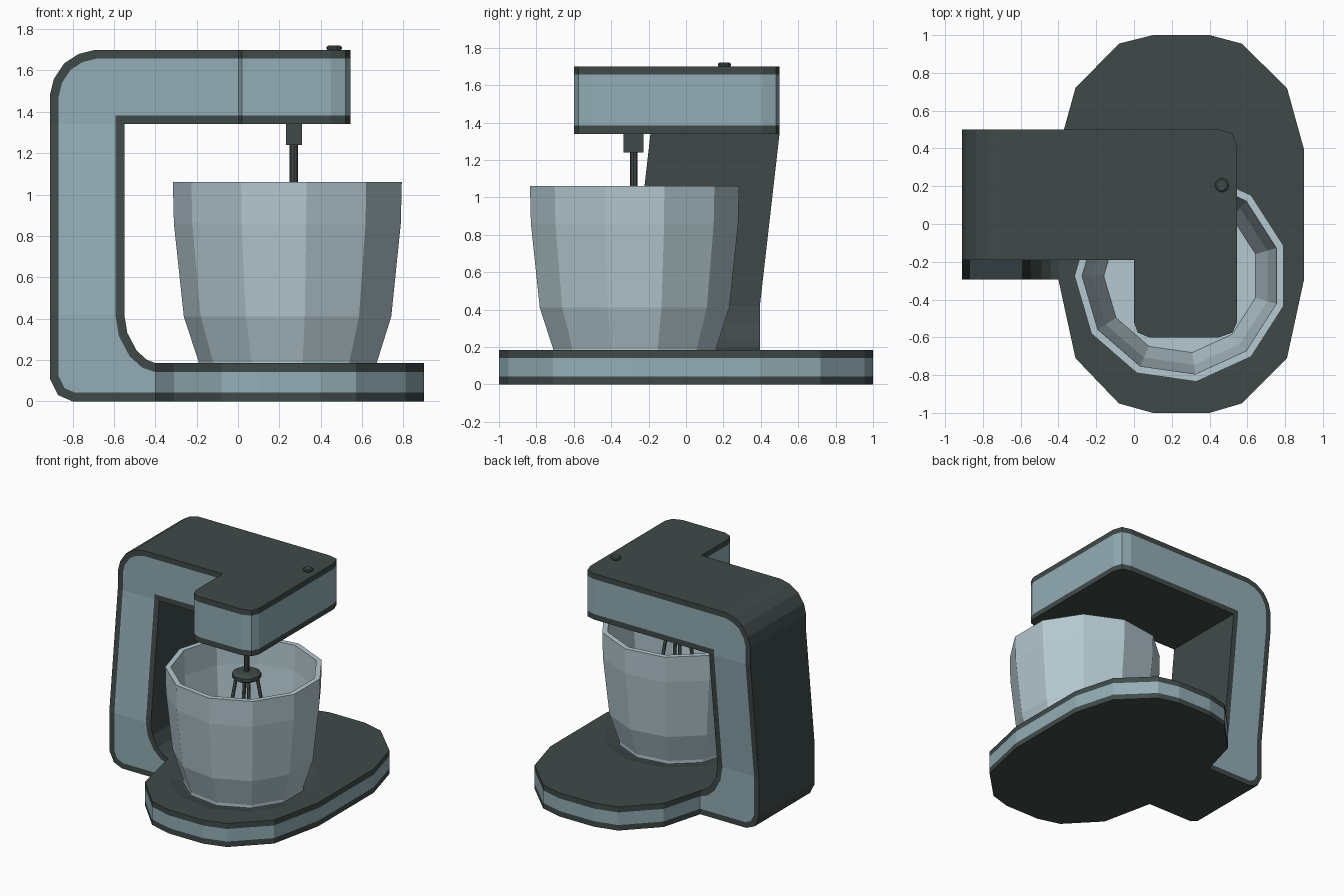
import bpy, bmesh, math
from mathutils import Vector

if "Cube" in bpy.data.objects:
    bpy.data.objects.remove(bpy.data.objects["Cube"])


def material(name, rgb):
    m = bpy.data.materials.new(name)
    m.diffuse_color = (*rgb, 1)
    m.use_nodes = True
    m.node_tree.nodes["Principled BSDF"].inputs["Base Color"].default_value = m.diffuse_color
    return m


DARK = material("charcoal", (0.050, 0.068, 0.066))
PANEL = material("blue grey", (0.29, 0.42, 0.46))
STEEL = material("pale steel", (0.46, 0.58, 0.63))
T = 0.043                       # width of the dark trim
BOWL = Vector((0.25, -0.275, 0))
SIDES = 11


def finish(bm, name, mats):
    bmesh.ops.recalc_face_normals(bm, faces=bm.faces)
    me = bpy.data.meshes.new(name)
    bm.to_mesh(me)
    bm.free()
    for m in mats:
        me.materials.append(m)
    ob = bpy.data.objects.new(name, me)
    bpy.context.collection.objects.link(ob)
    return ob


def ring(bm, r, z, n=SIDES, c=BOWL, start=math.pi):
    return [bm.verts.new((c.x + r * math.cos(start + i * math.tau / n),
                          c.y + r * math.sin(start + i * math.tau / n), z)) for i in range(n)]


def bridge(bm, a, b, mat=0, closed=True):
    n = len(a)
    for i in range(n if closed else n - 1):
        j = (i + 1) % n
        bm.faces.new((a[i], a[j], b[j], b[i])).material_index = mat


def lathe(name, profile, n, c, mat, cap_start=True, cap_end=True):
    bm = bmesh.new()
    rings = [ring(bm, r, z, n, c) for r, z in profile]
    for a, b in zip(rings, rings[1:]):
        bridge(bm, a, b)
    if cap_start:
        bm.faces.new(rings[0])
    if cap_end:
        bm.faces.new(rings[-1])
    return finish(bm, name, [mat])


def banded_slab(name, outline, z0, z1, recess=False):
    """Slab with dark / light / dark side bands; last outline edge is left open."""
    bm = bmesh.new()
    rows = [[bm.verts.new((x, y, z)) for x, y in outline] for z in (z0, z0 + T, z1 - T, z1)]
    for k in range(3):
        bridge(bm, rows[k], rows[k + 1], 1 if k == 1 else 0, closed=False)
    bm.faces.new(rows[0])
    if recess:                  # shallow dish that holds the bowl
        rim, floor = ring(bm, 0.545, z1), ring(bm, 0.46, z1 - 0.02)
        bridge(bm, rim, floor)
        bm.faces.new(floor)
        edges = []
        for loop in (rows[3], rim):
            for i, v in enumerate(loop):
                w = loop[(i + 1) % len(loop)]
                edges.append(bm.edges.get((v, w)) or bm.edges.new((v, w)))
        bmesh.ops.triangle_fill(bm, use_beauty=True, edges=edges)
    else:
        bm.faces.new(rows[3])
    return finish(bm, name, [DARK, PANEL])


# base plate
banded_slab("base_plate", [
    (-0.40, -0.295), (-0.31, -0.71), (-0.08, -0.95), (0.10, -1.0), (0.40, -1.0), (0.57, -0.95),
    (0.81, -0.71), (0.90, -0.295), (0.90, 0.395), (0.81, 0.72), (0.57, 0.955), (0.40, 1.0),
    (0.10, 1.0), (-0.08, 0.955), (-0.31, 0.72), (-0.40, 0.395)], 0, 0.185, recess=True)

# motor head
banded_slab("motor_head", [
    (0, -0.19), (0, -0.52), (0.02, -0.575), (0.08, -0.6), (0.45, -0.6), (0.52, -0.575),
    (0.545, -0.52), (0.545, 0.41), (0.52, 0.48), (0.45, 0.5), (0, 0.5)], 1.34, 1.70)

# C-shaped column and arm, trimmed front and back, leaning backwards
profile = [(-0.40, 0), (-0.80, 0), (-0.87, 0.03), (-0.91, 0.11), (-0.91, 1.48), (-0.89, 1.56),
           (-0.84, 1.635), (-0.77, 1.68), (-0.69, 1.70), (0, 1.70), (0, 1.34), (-0.55, 1.34),
           (-0.55, 0.42), (-0.535, 0.33), (-0.49, 0.245), (-0.44, 0.20), (-0.40, 0.185)]
bm = bmesh.new()
front = [bm.verts.new((x, -0.295, z)) for x, z in profile]
back = [bm.verts.new((x, 0.395, z)) for x, z in profile]
bridge(bm, front, back)
panels = [bm.faces.new(front), bm.faces.new(back)]
bmesh.ops.recalc_face_normals(bm, faces=bm.faces)
bmesh.ops.inset_individual(bm, faces=panels, thickness=T, use_even_offset=True)
for f in panels:
    f.material_index = 1
    for v in f.verts:           # run the panel through to the open ends
        if v.co.x > -T - 0.01:
            v.co.x = 0
        elif v.co.z < 0.3 and v.co.x > -0.40 - T - 0.01:
            v.co.x = -0.40
            v.co.z = T if v.co.z < 0.09 else 0.185 - T
ends = [f for f in bm.faces if all(abs(v.co.x) < 1e-4 for v in f.verts)
        or all(abs(v.co.x + 0.40) < 1e-4 and v.co.z < 0.3 for v in f.verts)]
bmesh.ops.delete(bm, geom=ends, context='FACES')
for z in (0.42, 1.34):
    bmesh.ops.bisect_plane(bm, geom=bm.verts[:] + bm.edges[:] + bm.faces[:], dist=1e-5,
                           plane_co=(0, 0, z), plane_no=(0, 0, 1))
for v in bm.verts:
    v.co.y += 0.105 * min(1, max(0, (v.co.z - 0.42) / 0.92))
finish(bm, "column_and_arm", [DARK, PANEL])

# mixing bowl, outside then inside
lathe("mixing_bowl", [(0.44, 0.166), (0.44, 0.19), (0.512, 0.41), (0.56, 0.86), (0.565, 1.06),
                      (0.525, 1.06), (0.52, 0.86), (0.475, 0.42), (0.41, 0.21)],
      SIDES, BOWL, STEEL)

# drive collar, shaft and beater hub
AXIS = Vector((0.27, -0.28, 0))
bpy.ops.mesh.primitive_cube_add(size=1, location=(AXIS.x, AXIS.y, 1.29))
collar = bpy.context.object
collar.name = "drive_collar"
collar.scale = (0.078, 0.106, 0.10)
collar.data.materials.append(DARK)
lathe("drive_shaft", [(0.02, 1.0), (0.02, 1.25)], 8, AXIS, DARK)
lathe("beater_hub", [(0.08, 0.985), (0.105, 1.0), (0.105, 1.03), (0.08, 1.045)], 10, AXIS, DARK)

# beater wires: two crossed loops
for k in range(2):
    a = math.pi / 4 + k * math.pi / 2
    half = [(0.075, 1.0), (0.10, 0.85), (0.13, 0.65), (0.11, 0.50), (0.05, 0.42)]
    path = half + [(-r, z) for r, z in reversed(half)]
    cu = bpy.data.curves.new("beater_wire", 'CURVE')
    cu.dimensions = '3D'
    cu.bevel_depth = 0.013
    cu.bevel_resolution = 0
    sp = cu.splines.new('POLY')
    sp.points.add(len(path) - 1)
    for p, (r, z) in zip(sp.points, path):
        p.co = (AXIS.x + r * math.cos(a), AXIS.y + r * math.sin(a), z, 1)
    cu.materials.append(DARK)
    bpy.context.collection.objects.link(bpy.data.objects.new("beater_wire", cu))

# speed button on top of the head
lathe("speed_button", [(0.03, 1.695), (0.037, 1.705), (0.037, 1.714), (0.028, 1.72)],
      10, Vector((0.465, 0.205, 0)), DARK)
